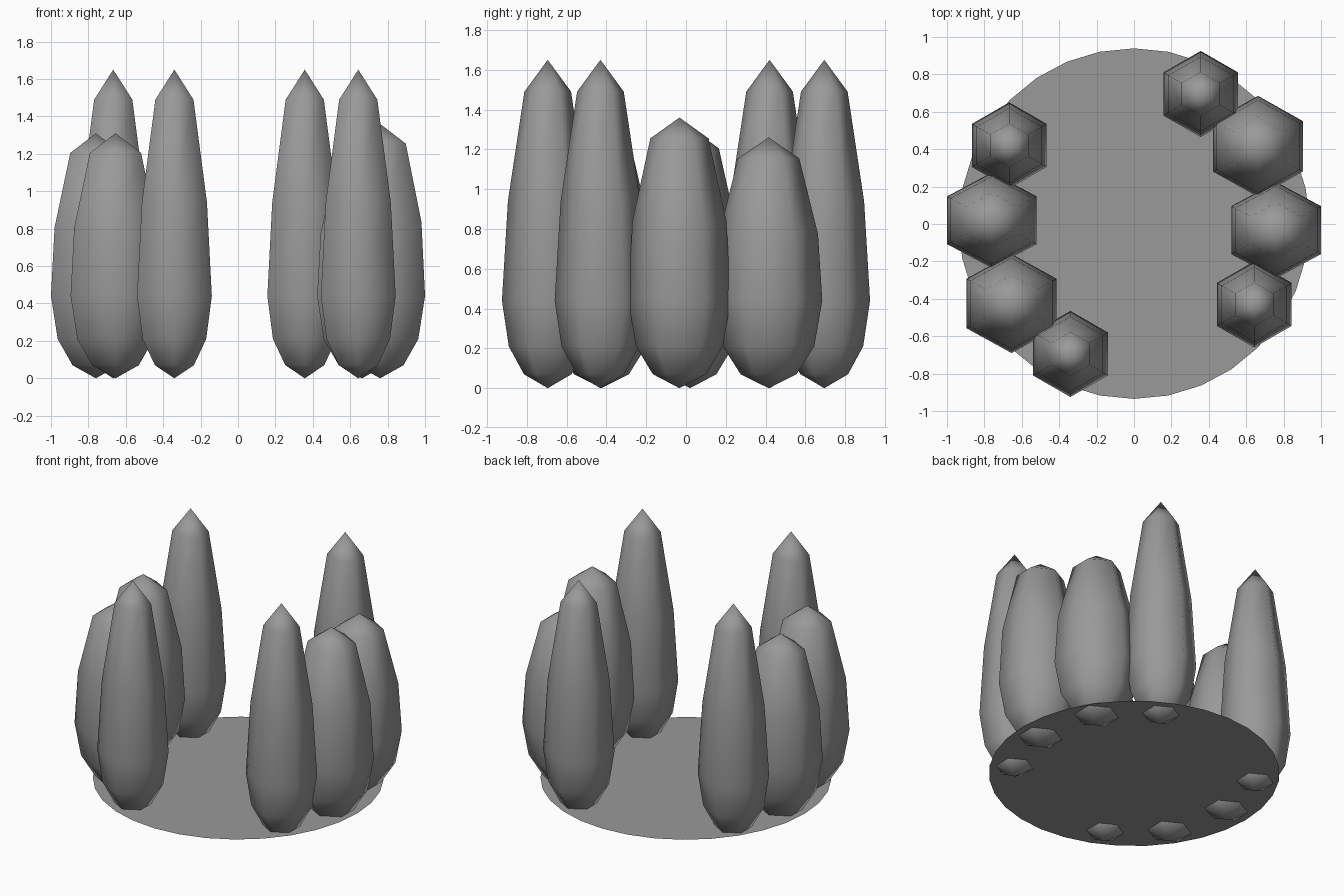
import bpy, bmesh
from math import cos, sin, pi, sqrt

if "Cube" in bpy.data.objects:
    bpy.data.objects.remove(bpy.data.objects["Cube"])

# Dark grey for all parts
grey = bpy.data.materials.new("dark_grey")
grey.diffuse_color = (0.32, 0.32, 0.32, 1)
grey.use_nodes = True
grey.node_tree.nodes["Principled BSDF"].inputs["Base Color"].default_value = grey.diffuse_color


def stone(name, x, y, hw, ry, rings, top):
    """Six-sided tapered stone: hw = half width in x, ry = corner radius in y."""
    bm = bmesh.new()
    rx = hw * 2 / sqrt(3)
    loops = [[bm.verts.new((s * rx * cos(pi / 2 + k * pi / 3),
                            s * ry * sin(pi / 2 + k * pi / 3), z))
              for k in range(6)] for z, s in rings]
    base, tip = bm.verts.new((0, 0, 0)), bm.verts.new((0, 0, top))
    for k in range(6):
        n = (k + 1) % 6
        bm.faces.new((base, loops[0][n], loops[0][k]))
        bm.faces.new((tip, loops[-1][k], loops[-1][n]))
        for lo, hi in zip(loops, loops[1:]):
            bm.faces.new((lo[k], lo[n], hi[n], hi[k]))
    for f in bm.faces:
        f.smooth = True
    me = bpy.data.meshes.new(name)
    bm.to_mesh(me)
    bm.free()
    me.materials.append(grey)
    ob = bpy.data.objects.new(name, me)
    ob.location = (x, y, 0)
    bpy.context.collection.objects.link(ob)


# Shared rounded foot: (height, fraction of full width)
foot = [(0.07, 0.52), (0.21, 0.85), (0.44, 1.0)]

# Tall pointed stones
for i, (x, y) in enumerate([(-0.667, 0.42), (0.357, 0.695), (0.643, -0.43), (-0.34, -0.695)]):
    stone(f"tall_stone_{i + 1}", x, y, 0.20, 0.23,
          foot + [(0.94, 0.87), (1.49, 0.51)], 1.65)

# Short broad stones: x, y, y radius, height
for i, (x, y, ry, h) in enumerate([(-0.76, 0.02, 0.255, 1.31), (-0.655, -0.425, 0.265, 1.31),
                                   (0.663, 0.415, 0.27, 1.26), (0.76, -0.033, 0.257, 1.36)]):
    stone(f"broad_stone_{i + 1}", x, y, 0.24, ry,
          foot + [(h * 0.615, 0.92), (h - 0.105, 0.57)], h)

# Thin round floor
bpy.ops.mesh.primitive_circle_add(vertices=32, radius=0.937, fill_type='NGON',
                                  location=(0, 0.002, 0.07))
floor = bpy.context.object
floor.name = "round_floor"
floor.data.materials.append(grey)
